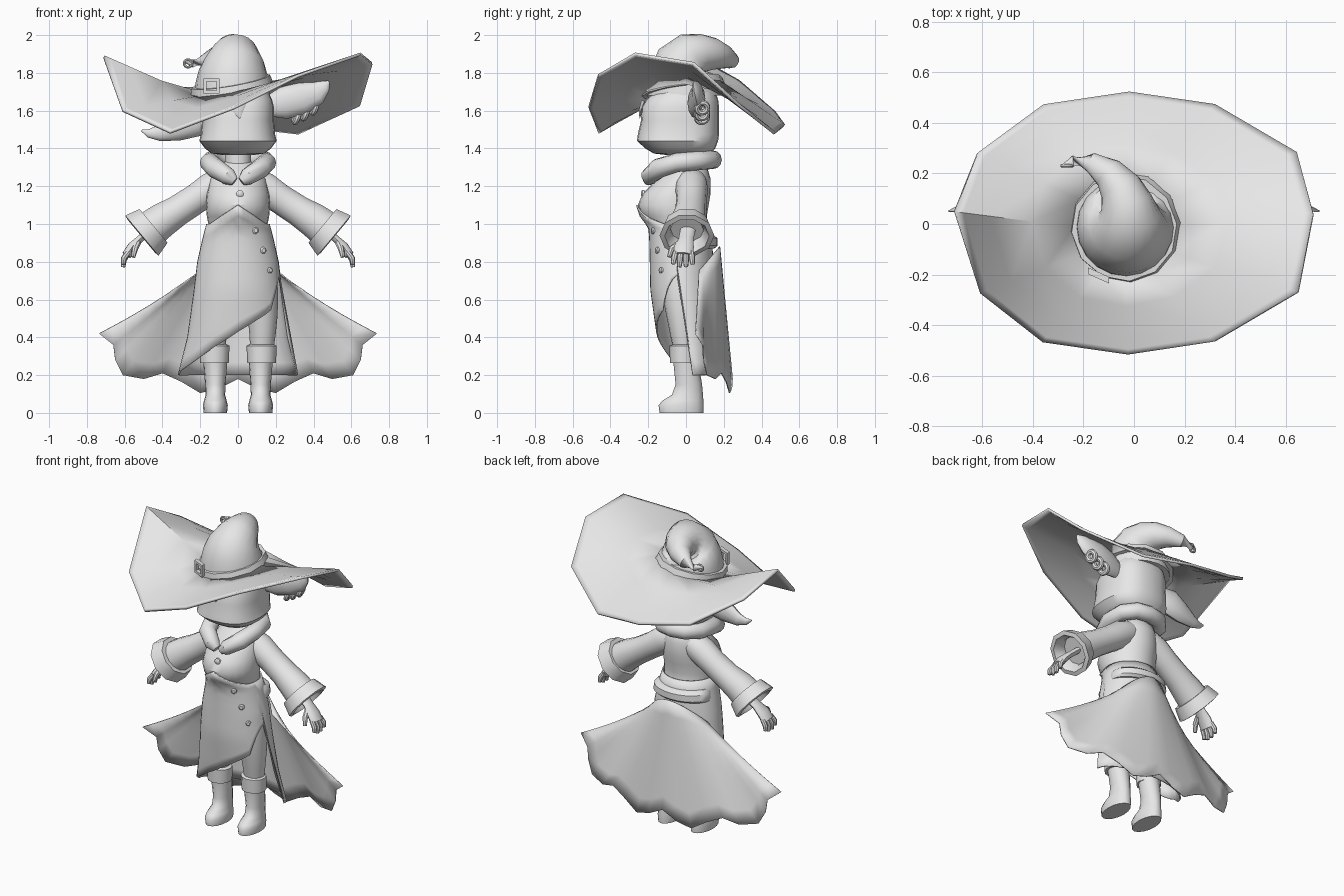
import bpy, bmesh, math
from mathutils import Vector

if "Cube" in bpy.data.objects:
    bpy.data.objects.remove(bpy.data.objects["Cube"])

grey = bpy.data.materials.new("plain_grey")
grey.diffuse_color = (0.8, 0.8, 0.8, 1)
grey.use_nodes = True
grey.node_tree.nodes["Principled BSDF"].inputs["Base Color"].default_value = grey.diffuse_color


def make(name, verts, faces, angle=40, thick=0):
    bm = bmesh.new()
    vs = [bm.verts.new(v) for v in verts]
    for f in faces:
        bm.faces.new([vs[i] for i in f])
    bmesh.ops.recalc_face_normals(bm, faces=bm.faces)
    me = bpy.data.meshes.new(name)
    bm.to_mesh(me)
    bm.free()
    for p in me.polygons:
        p.use_smooth = True
    me.set_sharp_from_angle(angle=math.radians(angle))
    me.materials.append(grey)
    ob = bpy.data.objects.new(name, me)
    bpy.context.collection.objects.link(ob)
    if thick:
        m = ob.modifiers.new("thickness", "SOLIDIFY")
        m.thickness = thick
        m.offset = 0
    return ob


def loft(name, rings, caps=True, closed=True, loop=False, **kw):
    n, m = len(rings[0]), len(rings)
    verts = [v for r in rings for v in r]
    faces = [(i * n + j, i * n + (j + 1) % n, (i + 1) % m * n + (j + 1) % n, (i + 1) % m * n + j)
             for i in range(m if loop else m - 1) for j in range(n if closed else n - 1)]
    if caps and closed and not loop:
        faces += [tuple(range(n)), tuple(range((m - 1) * n, m * n))]
    return make(name, verts, faces, **kw)


def oval(z, rx, yf, yb, n=24, p=1.0, cx=0):
    cy, ry, out = (yf + yb) / 2, (yb - yf) / 2, []
    for k in range(n):
        c, s = math.cos(math.tau * k / n), math.sin(math.tau * k / n)
        out.append((cx + rx * math.copysign(abs(c) ** p, c), cy + ry * math.copysign(abs(s) ** p, s), z))
    return out


def sweep(name, path, n=12, ref=(0, 1, 0), flat=1.0, **kw):
    """Tube along (x, y, z, radius) points; flat scales it across the ref direction."""
    pts, rings = [Vector(p[:3]) for p in path], []
    for i, p in enumerate(pts):
        t = (pts[min(i + 1, len(pts) - 1)] - pts[max(i - 1, 0)]).normalized()
        u = Vector(ref)
        u = (u - t * u.dot(t)).normalized()
        v = t.cross(u)
        r = path[i][3]
        rings.append([p + u * r * math.cos(a) + v * r * flat * math.sin(a)
                      for a in [math.tau * k / n for k in range(n)]])
    return loft(name, rings, **kw)


def lathe(name, origin, axis, profile, n=16, loop=False, **kw):
    q = Vector(axis).to_track_quat('Z', 'Y')
    return loft(name, [[Vector(origin) + q @ Vector((r * math.cos(math.tau * k / n), r * math.sin(math.tau * k / n), d))
                        for k in range(n)] for d, r in profile], loop=loop, **kw)


def torus(name, origin, axis, R, r):
    prof = [(r * math.sin(a), R + r * math.cos(a)) for a in [math.tau * k / 8 for k in range(8)]]
    lathe(name, origin, axis, prof, loop=True)


def lerp(table, x):
    for (a, *p), (b, *q) in zip(table, table[1:]):
        if x <= b:
            t = max(0, (x - a) / (b - a))
            return [u + (v - u) * t for u, v in zip(p, q)]
    return table[-1][1:]


# Hat brim: wavy twelve-sided sheet
rim = [(.71, .04, 1.85), (.645, .28, 1.63), (.32, .47, 1.48), (-.02, .52, 1.52), (-.36, .47, 1.59), (-.62, .28, 1.755),
       (-.71, .05, 1.885), (-.61, -.27, 1.60), (-.36, -.465, 1.485), (-.02, -.515, 1.615), (.32, -.465, 1.785),
       (.65, -.27, 1.90)]
inner = [(-.03 + .21 * math.cos(math.tau * k / 12), -.01 + .21 * math.sin(math.tau * k / 12)) for k in range(12)]
inner = [Vector((x, y, 1.72 + .17 * x + .12 * y)) for x, y in inner]
rows = [[a.lerp(Vector(b), t) for a, b in zip(inner, rim)] for t in (0, .35, .7, .93, 1)]
loft("hat_brim", rows, caps=False, angle=30, thick=.016)

# Hat crown with bent tip
sweep("hat_crown", [(-.03, -.01, 1.68, .20), (-.03, -.01, 1.74, .195), (-.025, -.01, 1.80, .183), (-.02, 0, 1.855, .16),
                    (-.02, .035, 1.893, .127), (-.03, .085, 1.903, .103), (-.055, .145, 1.90, .085), (-.10, .20, 1.885, .064),
                    (-.17, .243, 1.865, .04), (-.24, .25, 1.85, .022), (-.28, .23, 1.86, .008)], n=20, ref=(1, 0, 0))
lathe("hat_band", (-.03, -.01, 1.70), (-.17, -.12, 1),
      [(0, .2), (0, .225), (.055, .212), (.055, .18)], n=12, loop=True)
torus("hat_tip_ring", (-.265, .23, 1.85), (0, 1, 0), .02, .007)
bx = Vector((-.14, -.205, 1.73))
for i, (w, h, dx, dz) in enumerate([(.04, .008, 0, .032), (.04, .008, 0, -.032), (.008, .04, -.034, 0), (.008, .04, .034, 0)]):
    c = bx + Vector((dx, -dx * .45, dz))
    loft("hat_buckle_%d" % i, [[c + Vector((sx * w, y - sx * w * .45, sz * h)) for sx, sz in
                                ((-1, -1), (1, -1), (1, 1), (-1, 1))] for y in (-.012, .014)])

# Head with bobbed hair flare, and a forelock
loft("head", [oval(z, rx, f, b, p=.8) for z, rx, f, b in
              [(1.365, .08, -.10, .08), (1.373, .14, -.17, .13), (1.40, .175, -.215, .155), (1.44, .205, -.26, .17),
               (1.475, .196, -.255, .175), (1.55, .19, -.238, .175), (1.62, .19, -.235, .175), (1.66, .18, -.21, .17),
               (1.71, .155, -.15, .15), (1.75, .10, -.10, .10)]])
sweep("forelock", [(0, -.22, 1.65, .05), (0, -.24, 1.60, .03), (.01, -.245, 1.56, .004)], n=6, ref=(1, 0, 0), flat=.4)
loft("neck", [oval(z, .07, -.06, .08, 16) for z in (1.27, 1.40)])

# Ears: one raised, one drooping
sweep("raised_ear", [(.15, .04, 1.62, .05), (.24, .05, 1.64, .085), (.34, .06, 1.665, .085), (.42, .06, 1.695, .062),
                     (.46, .05, 1.73, .035), (.48, .04, 1.755, .006)], n=12, ref=(0, 0, 1), flat=.5)
sweep("drooping_ear", [(-.15, .04, 1.59, .05), (-.23, .05, 1.55, .09), (-.33, .05, 1.51, .072), (-.42, .05, 1.48, .042),
                       (-.475, .045, 1.48, .022), (-.51, .04, 1.495, .005)], n=12, ref=(0, 0, 1), flat=.6)
for x, z in ((.31, 1.565), (.355, 1.585), (.405, 1.615)):
    torus("earring", (x, .085, z), (.85, .2, -.3), .028, .016)

# Torso
loft("shirt", [oval(z, rx, f, b) for z, rx, f, b in
               [(.86, .15, -.15, .12), (.95, .157, -.18, .12), (1.0, .157, -.19, .11), (1.04, .165, -.235, .11),
                (1.1, .17, -.255, .12), (1.16, .165, -.23, .13), (1.24, .148, -.15, .13), (1.29, .12, -.09, .115),
                (1.33, .07, -.05, .08)]])

# Fur collar: fat roll open at the front
half = [(.018, -.2, 1.225, .025), (.05, -.195, 1.25, .046), (.12, -.145, 1.295, .053),
        (.152, -.05, 1.325, .05), (.14, .06, 1.335, .05), (.08, .125, 1.34, .05)]
sweep("fur_collar", [(-x, y, z, r) for x, y, z, r in half] + [(0, .14, 1.34, .05)] + half[::-1], ref=(0, 0, 1))

# Wrapped long coat: peaked top, hem climbs across the front, then drops at the open side
shape = [(.2, .315, -.10, .17), (.4, .265, -.15, .165), (.65, .23, -.185, .15), (.8, .212, -.188, .14),
         (.92, .185, -.19, .135), (1.0, .164, -.198, .118), (1.04, .17, -.241, .116), (1.1, .174, -.261, .124)]
hem = [(-1, .22), (-.5, .34), (0, .43), (.7, .54), (.88, .66), (1, .74)]
N, R, rows = 40, 12, []
for i in range(R + 1):
    row = []
    for k in range(N):
        c, s = math.cos(math.tau * k / N), math.sin(math.tau * k / N)
        low = lerp(hem, c)[0] if s < -.1 else .2
        top = 1.0 + (.1 * max(0, 1 - abs(c) / .9) if s < 0 else 0)
        z = top + (low - top) * i / R
        rx, yf, yb = lerp(shape, z)
        row.append((rx * c, (yf + yb) / 2 + (yb - yf) / 2 * s, z))
    rows.append(row)
loft("wrap_coat", rows, caps=False, thick=.008)
loft("waist_sash", [oval(z, rx, -.10, b) for z, rx, b in ((.87, .19, .15), (.885, .195, .168), (.925, .188, .168),
                                                          (.945, .172, .14))])

# Buttons following the coat front
for x, z, r in ((.01, 1.16, .02), (.09, .965, .018), (.13, .86, .018), (.165, .755, .016)):
    rx, yf, yb = lerp(shape, z)
    y = -.225 if z > 1.1 else (yf + yb) / 2 - (yb - yf) / 2 * math.sqrt(1 - (x / rx) ** 2)
    lathe("button", (x, y + .005, z), (x * 3, -1, 0), [(0, r), (.012, r), (.018, r * .6)], n=10)

# Flared back cape with scalloped hem
edge = [(0, .18), (.1, .13), (.2, .105), (.3, .165), (.4, .21), (.5, .18), (.61, .20), (.65, .28), (.66, .36), (.735, .42)]
edge = [(-x, z) for x, z in edge[:0:-1]] + edge
rows = []
for i in range(9):
    t, row = i / 8, []
    for j, (x, z) in enumerate(edge):
        u = j / 9 - 1
        top = Vector((.2 * u, .178 - .11 * u * u, .88 - .13 * u * u))
        p = top.lerp(Vector((x, .245 - .36 * x * x, z)), t)
        p.z -= .015 * math.sin(math.pi * t) * u * u
        row.append(p)
    rows.append(row)
loft("back_cape", rows, closed=False, thick=.006)

for s in (-1, 1):
    side = "left" if s > 0 else "right"
    # Trousers, boots and turned-down boot cuffs
    loft(side + "_trouser_leg", [oval(z, rx, f, b, 16, cx=s * c) for z, rx, f, b, c in
                                 [(.30, .058, -.06, .045, .125), (.42, .07, -.085, .05, .13), (.52, .08, -.105, .06, .13),
                                  (.65, .092, -.13, .075, .12), (.78, .098, -.14, .10, .10), (.88, .09, -.14, .10, .08)]])
    loft(side + "_boot", [oval(z, rx, f, b, 16, cx=s * .12) for z, rx, f, b in
                          [(0, .062, -.14, .092), (.04, .066, -.145, .094), (.065, .06, -.125, .092),
                           (.095, .052, -.075, .09), (.15, .054, -.055, .085), (.30, .066, -.07, .06)]], angle=60)
    rings = [oval(z, rx, f, b, 12, cx=s * .125) for z, rx, f, b in
             [(.265, .06, -.06, .05), (.265, .076, -.085, .06), (.355, .08, -.088, .058), (.365, .06, -.065, .045)]]
    loft(side + "_boot_cuff", rings, loop=True)
    # Sleeve and wide cuff
    sweep(side + "_sleeve", [(s * x, y, z, r) for x, y, z, r in
                             [(.02, .03, 1.235, .07), (.09, .03, 1.215, .082), (.14, .03, 1.19, .087),
                              (.22, .03, 1.135, .081), (.32, .025, 1.07, .083), (.40, .015, 1.02, .094),
                              (.46, .01, .975, .10)]], n=14)
    lathe(side + "_sleeve_cuff", (s * .447, .005, .99), (s * .77, 0, -.64),
          [(0, .09), (0, .122), (.08, .145), (.085, .118), (.04, .09)], n=10, loop=True)
    # Hand and fingers
    sweep(side + "_palm", [(s * .46, .01, .97, .04), (s * .52, 0, .92, .04), (s * .56, -.01, .88, .052),
                           (s * .59, -.015, .835, .052)], n=10, flat=.5)
    for y, l in ((-.055, .055), (-.028, .068), (0, .068), (.028, .056)):
        sweep(side + "_finger", [(s * .582, y, .85, .015), (s * .605, y * 1.15, .85 - l * .6, .016),
                                 (s * .608, y * 1.25, .85 - l * 1.15, .011)], n=8)
    sweep(side + "_thumb", [(s * .53, -.03, .90, .018), (s * .545, -.075, .87, .017), (s * .555, -.09, .825, .011)],
          n=8, ref=(1, 0, 0))
